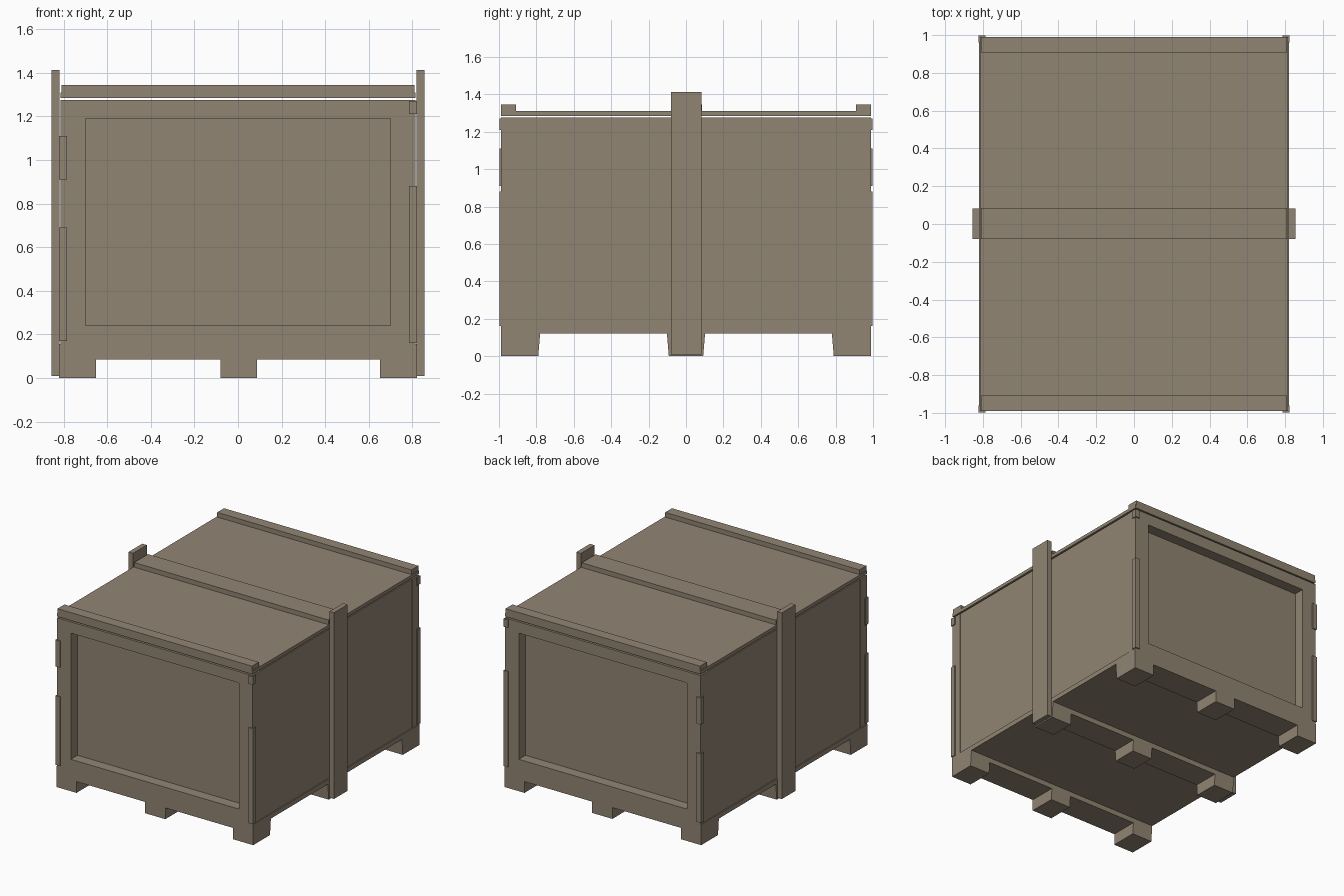
import bpy, bmesh

if "Cube" in bpy.data.objects:
    bpy.data.objects.remove(bpy.data.objects["Cube"])

wood = bpy.data.materials.new("weathered wood")
wood.diffuse_color = (0.285, 0.234, 0.172, 1)
wood.use_nodes = True
wood.node_tree.nodes["Principled BSDF"].inputs["Base Color"].default_value = wood.diffuse_color


def finish(name, bm):
    bmesh.ops.recalc_face_normals(bm, faces=bm.faces)
    me = bpy.data.meshes.new(name)
    bm.to_mesh(me)
    bm.free()
    me.materials.append(wood)
    ob = bpy.data.objects.new(name, me)
    bpy.context.collection.objects.link(ob)
    return ob


def prism(name, profile, x0, x1):
    """Extrude a (y, z) profile along x."""
    bm = bmesh.new()
    a = [bm.verts.new((x0, y, z)) for y, z in profile]
    b = [bm.verts.new((x1, y, z)) for y, z in profile]
    bm.faces.new(a)
    bm.faces.new(b[::-1])
    n = len(profile)
    for i in range(n):
        j = (i + 1) % n
        bm.faces.new((a[i], b[i], b[j], a[j]))
    return finish(name, bm)


def box(name, x0, x1, y0, y1, z0, z1):
    return prism(name, [(y0, z0), (y1, z0), (y1, z1), (y0, z1)], x0, x1)


# Crate core, with side walls; the end panels are its recessed ends
box("crate_body", -0.812, 0.812, -0.91, 0.91, 0.155, 1.275)

# Picture-frame borders round both end panels
for side, s in (("front", -1), ("back", 1)):
    ya, yb = sorted((s * 0.91, s * 0.99))
    bm = bmesh.new()
    rings = []
    for y in (ya, yb):
        for x, z0, z1 in ((0.815, 0.155, 1.275), (0.70, 0.24, 1.19)):
            rings.append([bm.verts.new(p) for p in
                          ((-x, y, z0), (x, y, z0), (x, y, z1), (-x, y, z1))])
    for p, q in ((0, 1), (2, 3), (0, 2), (1, 3)):
        for i in range(4):
            j = (i + 1) % 4
            bm.faces.new((rings[p][i], rings[p][j], rings[q][j], rings[q][i]))
    finish(side + "_frame", bm)

# Pallet base: deck, three cross runners, nine slightly tapered feet
box("base_deck", -0.82, 0.82, -0.99, 0.99, 0.12, 0.155)
skids = {"front": (-0.99, -0.99, -0.79, -0.78),
         "middle": (-0.092, -0.102, 0.092, 0.102),
         "back": (0.79, 0.78, 0.99, 0.99)}
for name, (b0, t0, b1, t1) in skids.items():
    m0, m1 = b0 + (t0 - b0) * 0.7, b1 + (t1 - b1) * 0.7
    prism(name + "_runner", [(m0, 0.085), (m1, 0.085), (t1, 0.12), (t0, 0.12)], -0.82, 0.82)
    for x0, x1 in ((-0.82, -0.652), (-0.08, 0.088), (0.652, 0.82)):
        prism(name + "_foot", [(b0, 0), (b1, 0), (m1, 0.085), (m0, 0.085)], x0, x1)

# Lid floating just above the body, with three battens
box("lid", -0.815, 0.815, -0.99, 0.99, 1.285, 1.31)
for name, y0, y1 in (("front", -0.99, -0.908), ("middle", -0.08, 0.085), ("back", 0.908, 0.99)):
    box(name + "_lid_batten", -0.81, 0.81, y0, y1, 1.31, 1.345)

# Side posts rising past the lid
for s in (-1, 1):
    x0, x1 = sorted((s * 0.818, s * 0.856))
    box("side_post", x0, x1, -0.08, 0.083, 0.01, 1.412)

# Thin splintered slivers at the four corners
for sx in (-1, 1):
    for sy in (-1, 1):
        spans = ((0.17, 0.69), (0.91, 1.11)) if sx < 0 else ((0.16, 0.88), (1.21, 1.27))
        for z0, z1 in spans:
            xa, xb = sorted((sx * 0.785, sx * 0.822))
            ya, yb = sorted((sy * 0.96, sy * 0.998))
            box("corner_splinter", xa, xb, ya, yb, z0, z1)
